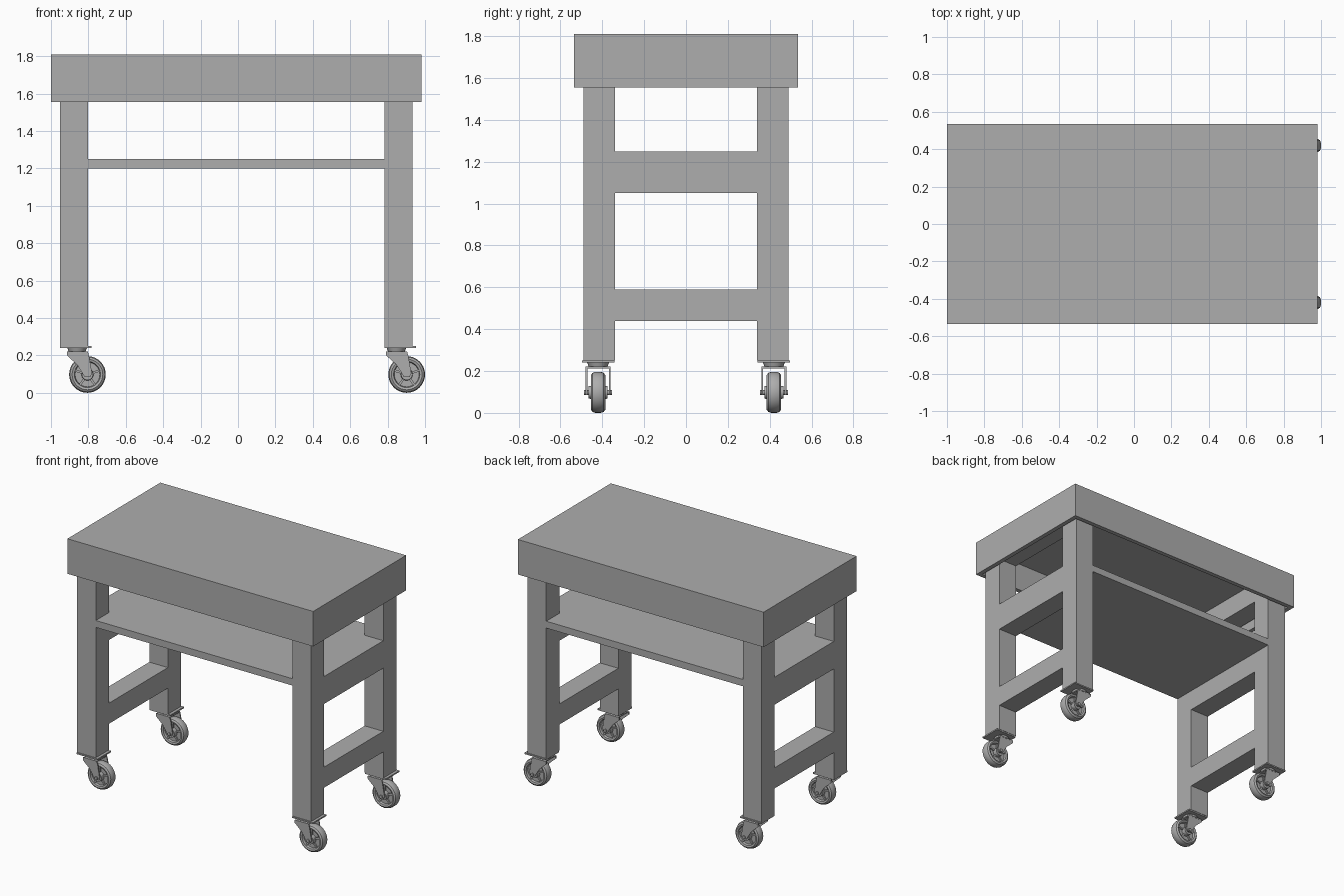
import bpy, bmesh, math
from mathutils import Matrix, Vector

if "Cube" in bpy.data.objects:
    bpy.data.objects.remove(bpy.data.objects["Cube"], do_unlink=True)

grey = bpy.data.materials.new("plain grey")
grey.use_nodes = True
grey.diffuse_color = (0.42, 0.42, 0.42, 1)
grey.node_tree.nodes["Principled BSDF"].inputs["Base Color"].default_value = (0.42, 0.42, 0.42, 1)

MID_X = -0.01                     # centre of the table frame
TOP, RIM, CEILING = 1.81, 1.555, 1.76
LEG = 0.15                        # leg thickness
LEG_X, LEG_Y = 0.868, 0.415       # leg centres from the middle
LEG_FOOT = 0.25


def finish(name, bm, smooth=False):
    bmesh.ops.recalc_face_normals(bm, faces=bm.faces)
    mesh = bpy.data.meshes.new(name)
    bm.to_mesh(mesh)
    bm.free()
    mesh.materials.append(grey)
    obj = bpy.data.objects.new(name, mesh)
    bpy.context.collection.objects.link(obj)
    if smooth:
        bpy.ops.object.select_all(action="DESELECT")
        obj.select_set(True)
        bpy.context.view_layer.objects.active = obj
        bpy.ops.object.shade_smooth_by_angle(angle=math.radians(35))
    return obj


def add_box(bm, centre, size):
    matrix = Matrix.Translation(centre) @ Matrix.Diagonal((*size, 1))
    return bmesh.ops.create_cube(bm, size=1, matrix=matrix)["verts"]


def box(name, x, y, z0, z1, sx, sy):
    bm = bmesh.new()
    add_box(bm, (x, y, (z0 + z1) / 2), (sx, sy, z1 - z0))
    return finish(name, bm)


def add_prism(bm, outline, y, thickness):
    """Extrude an x-z outline along y."""
    face = bm.faces.new([bm.verts.new((x, y - thickness / 2, z)) for x, z in outline])
    out = bmesh.ops.extrude_face_region(bm, geom=[face])["geom"]
    moved = [v for v in out if isinstance(v, bmesh.types.BMVert)]
    bmesh.ops.translate(bm, verts=moved, vec=(0, thickness, 0))


def add_lathe(bm, profile, centre, steps=32):
    """Spin a closed (radius, y) profile round the wheel axle."""
    c = Vector(centre)
    verts = [bm.verts.new(c + Vector((0, y, r))) for r, y in profile]
    edges = [bm.edges.new((verts[i], verts[(i + 1) % len(verts)])) for i in range(len(verts))]
    bmesh.ops.spin(bm, geom=verts + edges, cent=c, axis=(0, 1, 0),
                   angle=math.tau, steps=steps, use_merge=True)
    bmesh.ops.remove_doubles(bm, verts=bm.verts, dist=0.0001)


# Table top: a slab hollowed from below, leaving a rim round the legs
bm = bmesh.new()
add_box(bm, (MID_X, 0, (TOP + RIM) / 2), (1.98, 1.07, TOP - RIM))
under = min(bm.faces, key=lambda f: f.calc_center_median().z)
bmesh.ops.inset_region(bm, faces=[under], thickness=0.045)
out = bmesh.ops.extrude_face_region(bm, geom=[under])["geom"]
bmesh.ops.translate(bm, verts=[v for v in out if isinstance(v, bmesh.types.BMVert)],
                    vec=(0, 0, CEILING - RIM))
if under.is_valid:
    bm.faces.remove(under)
finish("table_top", bm)

# Shelf between the two end frames
box("shelf", MID_X, 0, 1.2, 1.25, 2 * LEG_X - LEG, 2 * LEG_Y + LEG)


def caster(name, foot_x, foot_y, wheel_x):
    radius, half = 0.098, 0.035
    axle = (wheel_x, foot_y, radius)

    # Mounting plate, swivel and fork
    bm = bmesh.new()
    add_box(bm, (foot_x + 0.01, foot_y, LEG_FOOT - 0.005), (0.17, 0.155, 0.01))
    swivel_x = wheel_x - 0.055
    bmesh.ops.create_cone(bm, cap_ends=True, segments=20, radius1=0.045, radius2=0.052, depth=0.02,
                          matrix=Matrix.Translation((swivel_x, foot_y, 0.23)))
    add_box(bm, (swivel_x + 0.005, foot_y, 0.217), (0.105, 0.12, 0.008))
    blade = [(-0.11, 0.22), (0.002, 0.22), (0.008, 0.2), (0.025, 0.105), (0.016, 0.085),
             (-0.016, 0.085), (-0.03, 0.11), (-0.055, 0.15), (-0.11, 0.2)]
    for side in (-1, 1):
        add_prism(bm, [(wheel_x + x, z) for x, z in blade], foot_y + side * 0.055, 0.008)
    # Axle bolt
    bmesh.ops.create_cone(bm, cap_ends=True, segments=12, radius1=0.012, radius2=0.012, depth=0.134,
                          matrix=Matrix.Translation(axle) @ Matrix.Rotation(math.pi / 2, 4, "X"))
    finish(name + "_fork", bm, True)

    # Wheel: rounded tread, recessed web and raised hub
    half_profile = [(0.014, 0.046), (0.03, 0.046), (0.032, 0.015), (0.066, 0.015),
                    (0.07, 0.031), (0.082, half), (0.093, 0.027), (radius, 0.012)]
    profile = half_profile + [(r, -y) for r, y in reversed(half_profile)]
    bm = bmesh.new()
    add_lathe(bm, profile, axle)
    finish(name + "_wheel", bm, True)

    # Spokes on both sides of the web
    bm = bmesh.new()
    for i in range(5):
        turn = Matrix.Translation(axle) @ Matrix.Rotation(math.tau * i / 5, 4, "Y")
        verts = add_box(bm, (0, 0, 0.05), (0.012, 0.05, 0.042))
        bmesh.ops.transform(bm, matrix=turn, verts=verts)
    finish(name + "_spokes", bm)


# End frames: two legs, three rails and two casters each
for side, label, wheel_x in ((-1, "right", -0.805), (1, "left", 0.902)):
    x = MID_X + side * LEG_X
    rail_length = 2 * LEG_Y - LEG
    for part, z0, z1 in (("lower", 0.44, 0.59), ("middle", 1.05, 1.25), ("upper", 1.61, CEILING)):
        box(f"{label}_{part}_rail", x, 0, z0, z1, LEG, rail_length)
    for end, where in ((-1, "front"), (1, "back")):
        box(f"{where}_{label}_leg", x, end * LEG_Y, LEG_FOOT, CEILING, LEG, LEG)
        caster(f"{where}_{label}_caster", x, end * 0.42, wheel_x)
